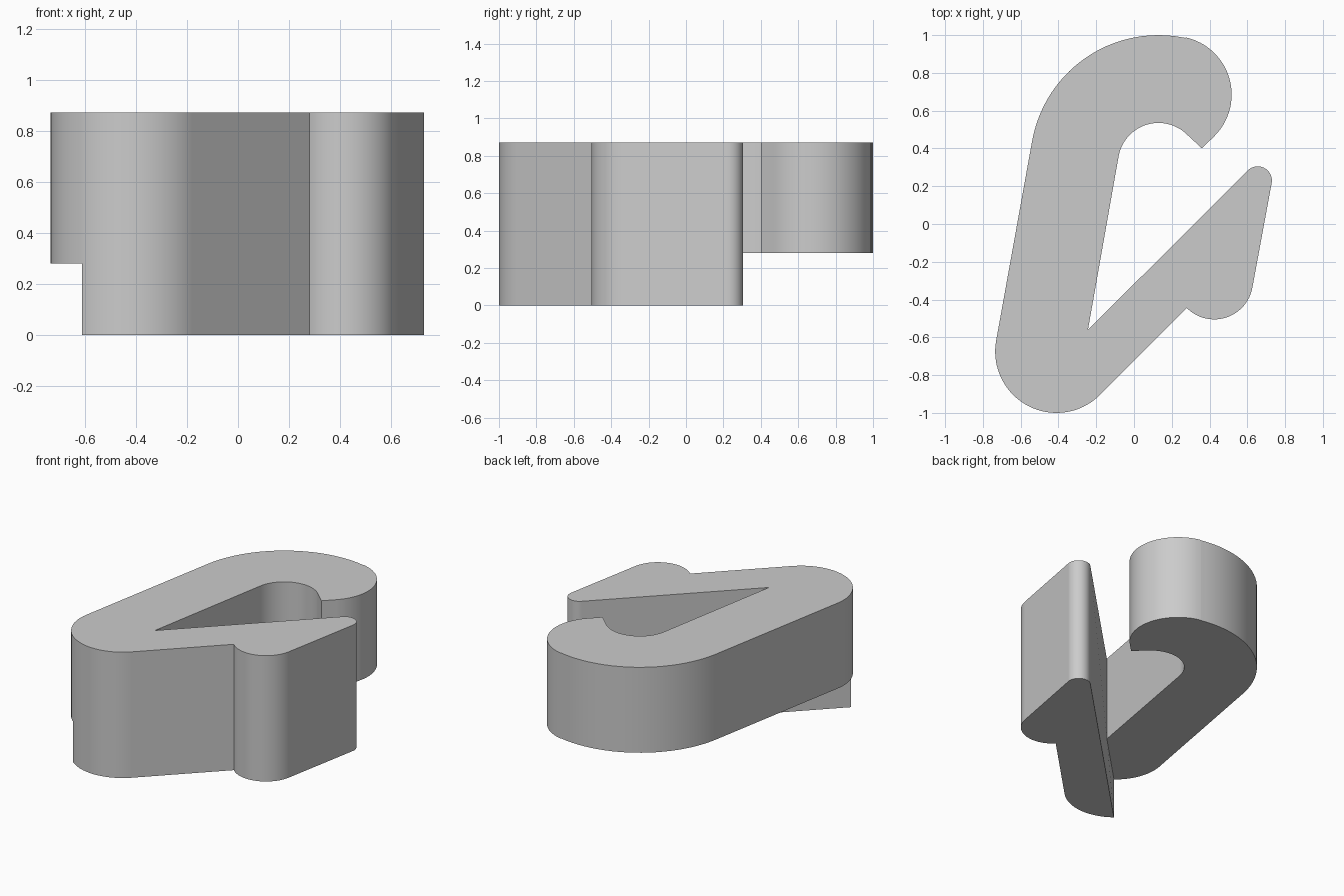
import bpy
import bmesh
from math import radians, cos, sin, ceil
from mathutils import Vector

cube = bpy.data.objects.get("Cube")
if cube:
    bpy.data.objects.remove(cube, do_unlink=True)

TOP, STEP = 0.872, 0.28      # full height, underside of the raised hook


def arc(cx, cy, r, a0, a1):
    """Points of an arc between two angles in degrees."""
    n = max(2, ceil(abs(a1 - a0) / 4))
    angles = [radians(a0 + (a1 - a0) * i / n) for i in range(n + 1)]
    return [Vector((cx + r * cos(a), cy + r * sin(a))) for a in angles]


# Outline: both paths run from the heel to the inner notch
heel = (-0.41, -0.675, 0.325)
crown = (0.13, 0.32)
notch = Vector((-0.244, -0.561))
split = 231.5
hook = (arc(*heel, split, 170) + arc(*crown, 0.68, 170, 78)
        + arc(0.207, 0.685, 0.31, 78, -45) + [Vector((0.36, 0.40))]
        + arc(*crown, 0.215, 45, 170) + [notch])
arm = (arc(*heel, split, 315) + arc(0.425, -0.30, 0.205, 225, 350)
       + arc(0.655, 0.23, 0.075, -10, 135) + [notch])

bm = bmesh.new()


def cap(points, z):
    bm.faces.new([bm.verts.new((p.x, p.y, z)) for p in points])


def wall(points, z0, z1):
    for p, q in zip(points, points[1:]):
        bm.faces.new([bm.verts.new((v.x, v.y, z))
                      for v, z in ((p, z0), (q, z0), (q, z1), (p, z1))])


# Caps: whole outline on top, two levels underneath
cap(arm + hook[-2:0:-1], TOP)
cap(hook, STEP)
cap(arm, 0)

# Walls: upper body all round, deeper arm with its closing face
wall(hook, STEP, TOP)
wall(arm, STEP, TOP)
wall(arm, 0, STEP)
wall([notch, arm[0]], 0, STEP)

# Weld and merge the flat strips
bmesh.ops.remove_doubles(bm, verts=bm.verts, dist=0.002)
bmesh.ops.dissolve_limit(bm, angle_limit=radians(0.2),
                         verts=bm.verts, edges=bm.edges)
bmesh.ops.recalc_face_normals(bm, faces=bm.faces)

mesh = bpy.data.meshes.new("stepped_hook")
bm.to_mesh(mesh)
bm.free()
body = bpy.data.objects.new("stepped_hook", mesh)
bpy.context.collection.objects.link(body)

# Plain grey
grey = bpy.data.materials.new("light grey")
grey.use_nodes = True
colour = (0.6, 0.6, 0.6, 1)
grey.diffuse_color = colour
grey.node_tree.nodes["Principled BSDF"].inputs["Base Color"].default_value = colour
mesh.materials.append(grey)

# Smooth curves, flat straight walls
bpy.ops.object.select_all(action="DESELECT")
body.select_set(True)
bpy.context.view_layer.objects.active = body
bpy.ops.object.shade_smooth_by_angle(angle=radians(30))
weighted = body.modifiers.new("flat walls", "WEIGHTED_NORMAL")
weighted.keep_sharp = True
